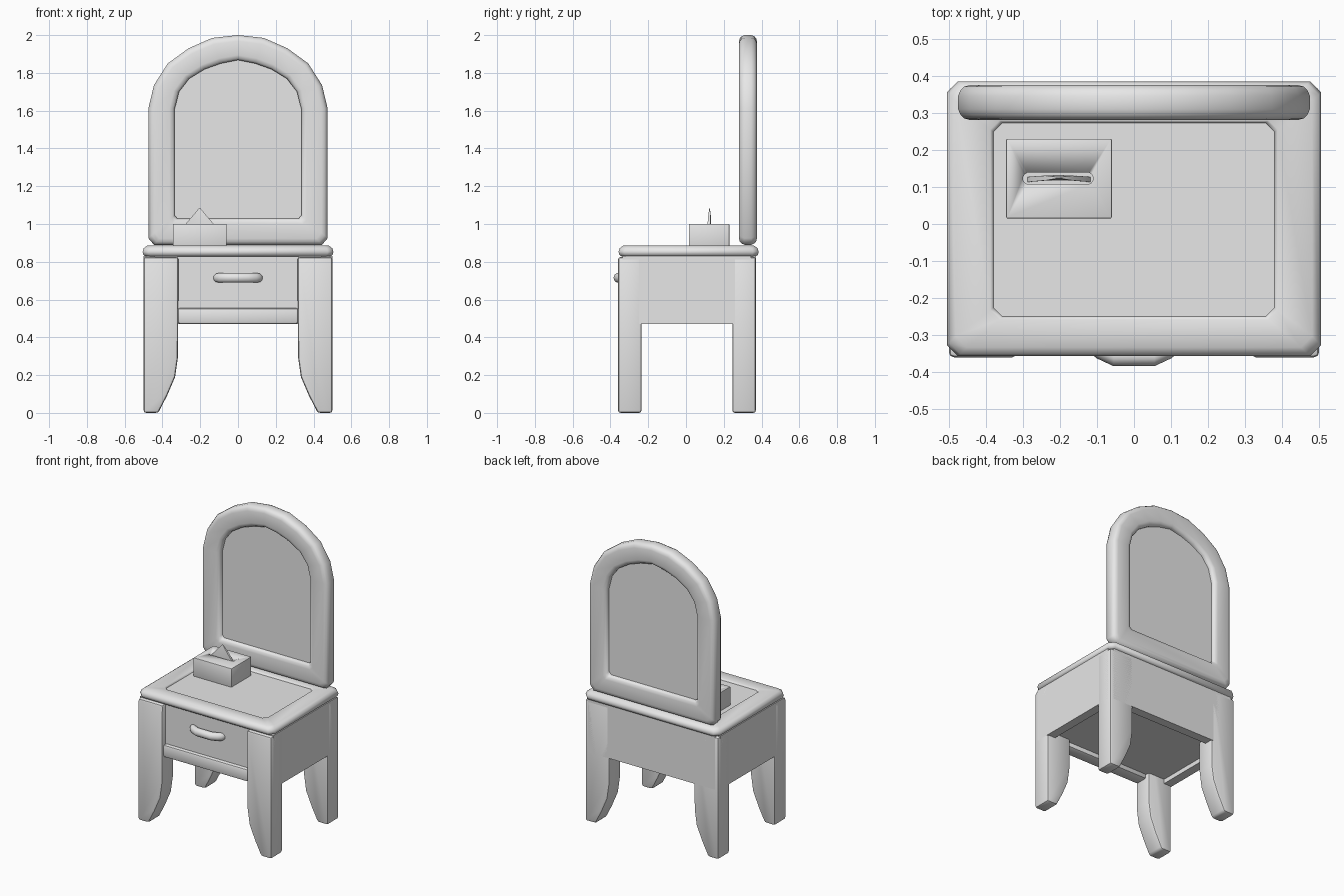
import bpy, bmesh, math
from mathutils import Vector

if "Cube" in bpy.data.objects:
    bpy.data.objects.remove(bpy.data.objects["Cube"])

grey = bpy.data.materials.new("plain_grey")
grey.diffuse_color = (0.8, 0.8, 0.8, 1)
grey.use_nodes = True
grey.node_tree.nodes["Principled BSDF"].inputs["Base Color"].default_value = grey.diffuse_color


def finish(name, bm, bevel=0.0, segments=2, smooth=40):
    """Bevel the sharp edges, then turn the bmesh into a shaded object."""
    bmesh.ops.recalc_face_normals(bm, faces=bm.faces)
    if bevel:
        sharp = [e for e in bm.edges if e.calc_face_angle(0) > math.radians(35)]
        bmesh.ops.bevel(bm, geom=sharp, offset=bevel, segments=segments,
                        profile=0.5, affect='EDGES', clamp_overlap=True)
    me = bpy.data.meshes.new(name)
    bm.to_mesh(me)
    bm.free()
    me.materials.append(grey)
    ob = bpy.data.objects.new(name, me)
    bpy.context.collection.objects.link(ob)
    bpy.ops.object.select_all(action='DESELECT')
    ob.select_set(True)
    bpy.context.view_layer.objects.active = ob
    bpy.ops.object.shade_smooth_by_angle(angle=math.radians(smooth))
    return ob


def box(name, x, y, z, bevel=0.0):
    bm = bmesh.new()
    bmesh.ops.create_cube(bm, size=1)
    for v in bm.verts:
        v.co = Vector([r[0] + (c + 0.5) * (r[1] - r[0]) for c, r in zip(v.co, (x, y, z))])
    return finish(name, bm, bevel)


def prism(name, outline, y0, y1, bevel=0.0):
    """Extrude an x-z outline along y."""
    bm = bmesh.new()
    face = bm.faces.new([bm.verts.new((x, y0, z)) for x, z in outline])
    ext = bmesh.ops.extrude_face_region(bm, geom=[face])["geom"]
    bmesh.ops.translate(bm, vec=(0, y1 - y0, 0),
                        verts=[g for g in ext if isinstance(g, bmesh.types.BMVert)])
    return finish(name, bm, bevel)


def loft(name, rings, closed=False, cap=(False, False), smooth=50):
    """Skin a row of equal rings, as a loop or with capped ends."""
    bm = bmesh.new()
    rows = [[bm.verts.new(p) for p in r] for r in rings]
    n = len(rows[0])
    for a, b in zip(rows, rows[1:] + rows[:1] if closed else rows[1:]):
        for i in range(n):
            j = (i + 1) % n
            bm.faces.new((a[i], a[j], b[j], b[i]))
    for on, row in zip(cap, (rows[0], rows[-1])):
        if on:
            bm.faces.new(row)
    return finish(name, bm, smooth=smooth)


# Legs: straight outside, curved inward at the foot
leg = [(0.50, 0.825), (0.50, 0), (0.422, 0), (0.376, 0.09), (0.333, 0.19),
       (0.318, 0.295), (0.315, 0.825)]
for side, s in (("left", -1), ("right", 1)):
    for end, y0, y1 in (("front", -0.36, -0.235), ("back", 0.245, 0.37)):
        prism(f"{end}_{side}_leg", [(s * x, z) for x, z in leg], y0, y1, 0.014)
    # Side panels, flush with the legs
    box(f"{side}_panel", sorted((s * 0.44, s * 0.50)), (-0.335, 0.345), (0.47, 0.83))

# Cabinet panels
box("back_panel", (-0.475, 0.475), (0.31, 0.37), (0.47, 0.83))
box("bottom_panel", (-0.45, 0.45), (-0.28, 0.32), (0.50, 0.52))
box("drawer_front", (-0.32, 0.32), (-0.325, -0.29), (0.53, 0.83))
box("front_rail", (-0.32, 0.32), (-0.35, -0.26), (0.47, 0.555), 0.014)

# Drawer handle: bar bowed outward
path = [(-0.13, -0.318, 0.010), (-0.118, -0.327, 0.022), (-0.10, -0.336, 0.027),
        (-0.055, -0.357, 0.027)]
path += [(-x, y, r) for x, y, r in reversed(path)]
loft("drawer_handle", [[(x, y + r * math.cos(a), 0.715 + r * math.sin(a))
                        for a in (math.tau * k / 10 for k in range(10))]
                       for x, y, r in path], cap=(True, True))


# Table top: rounded border with a sunken flat panel
def plan(hx, y0, y1, c, z):
    return [(hx, y0 + c, z), (hx, y1 - c, z), (hx - c, y1, z), (c - hx, y1, z),
            (-hx, y1 - c, z), (-hx, y0 + c, z), (c - hx, y0, z), (hx - c, y0, z)]


top = []
for d, z in ((0.016, 0.828), (0.004, 0.837), (0, 0.853), (0.006, 0.872), (0.024, 0.885)):
    top.append(plan(0.505 - d, -0.357 + d, 0.385 - d, 0.03, z))
top += [plan(0.388, -0.258, 0.280, 0.025, 0.885), plan(0.382, -0.252, 0.275, 0.025, 0.880),
        plan(0.380, -0.250, 0.273, 0.025, 0.874)]
loft("table_top", top, cap=(True, True), smooth=50)

# Mirror frame: arched outline swept through a rounded section
outer = [(0.475, 0.925), (0.475, 1.61), (0.445, 1.735), (0.372, 1.85), (0.262, 1.93),
         (0.137, 1.985), (0, 2.0)]
inner = [(0.335, 1.045), (0.335, 1.61), (0.312, 1.70), (0.258, 1.77), (0.175, 1.82),
         (0.09, 1.85), (0, 1.868)]
outer.insert(0, (0.445, 0.89))
inner.insert(0, (0.320, 1.028))


def arch(pts):
    return pts + [(-x, z) for x, z in reversed(pts[:-1])]


section = [(0, 0.018), (0.05, 0.034), (0.12, 0.043), (0.24, 0.0475), (0.80, 0.0475),
           (0.93, 0.042), (1, 0.028)]
section += [(t, -y) for t, y in reversed(section)]
rings = [[(a[0] + t * (b[0] - a[0]), 0.328 + y, a[1] + t * (b[1] - a[1]))
          for a, b in zip(arch(outer), arch(inner))] for t, y in section]
loft("mirror_frame", rings, closed=True)
prism("mirror_glass", [(x * 1.02, z + (0.006 if z > 1.3 else -0.006)) for x, z in arch(inner)],
      0.311, 0.345)

# Tissue box with a rounded slot cut into its lid
tissue_box = box("tissue_box", (-0.345, -0.06), (0.015, 0.23), (0.872, 1.0), 0.004)
bm = bmesh.new()
slot = []
for k in range(12):
    a = math.tau * (k + 0.5) / 12
    slot.append((-0.205 + math.copysign(0.079, math.cos(a)) + 0.016 * math.cos(a),
                 0.123 + 0.016 * math.sin(a)))
lo = [bm.verts.new((x, y, 0.975)) for x, y in slot]
hi = [bm.verts.new((x, y, 1.03)) for x, y in slot]
bm.faces.new(lo)
bm.faces.new(hi)
for i in range(12):
    j = (i + 1) % 12
    bm.faces.new((lo[i], lo[j], hi[j], hi[i]))
cutter = finish("slot_cutter", bm)
cutter.hide_render = True
cutter.hide_set(True)
cut = tissue_box.modifiers.new("slot", 'BOOLEAN')
cut.operation, cut.object, cut.solver = 'DIFFERENCE', cutter, 'EXACT'

# Tissue: thin curved triangle standing in the slot
rows = []
for z, w in ((0.975, 0.085), (1.0, 0.074), (1.045, 0.036), (1.083, 0.004)):
    xs = [-w, -w / 2, 0, w / 2, w]
    t = 0.006 * min(1, w / 0.04) + 0.001
    bow = [0.123 + 0.005 * (1 - (x / 0.085) ** 2) - 0.003 for x in xs]
    rows.append([(-0.203 + x, y - t, z) for x, y in zip(xs, bow)]
                + [(-0.203 + x, y + t, z) for x, y in reversed(list(zip(xs, bow)))])
loft("tissue", rows, cap=(True, True))
